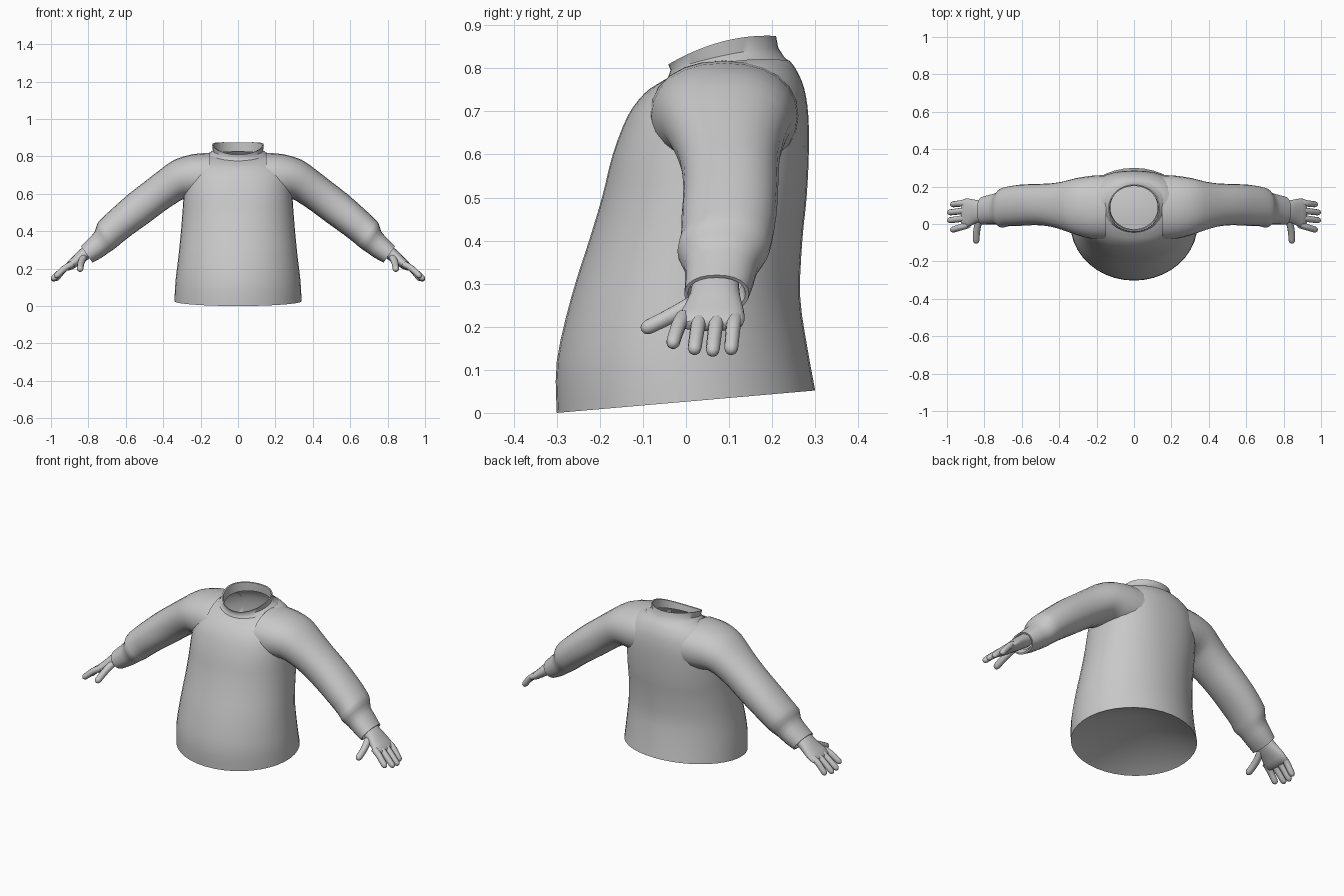
import bpy, bmesh, math
from mathutils import Vector

if "Cube" in bpy.data.objects:
    bpy.data.objects.remove(bpy.data.objects["Cube"])

grey = bpy.data.materials.new("plain grey")
grey.diffuse_color = (0.58, 0.58, 0.58, 1)
grey.use_nodes = True
grey.node_tree.nodes["Principled BSDF"].inputs["Base Color"].default_value = grey.diffuse_color


def resample(rows, steps):
    """Catmull-Rom interpolation through rows of numbers."""
    out = []
    for i in range(len(rows) - 1):
        quad = [rows[max(i - 1, 0)], rows[i], rows[i + 1], rows[min(i + 2, len(rows) - 1)]]
        for s in range(steps):
            t = s / steps
            out.append(tuple(0.5 * (2 * b + (c - a) * t + (2 * a - 5 * b + 4 * c - d) * t * t
                                    + (3 * b - a - 3 * c + d) * t ** 3) for a, b, c, d in zip(*quad)))
    out.append(tuple(rows[-1]))
    return out


def loft(name, rings, start=None, end=None, mirror=False, angle=40):
    """Skin closed rings of points; start and end are optional apex points."""
    bm = bmesh.new()
    loops = [[bm.verts.new(p) for p in r] for r in rings]
    n = len(loops[0])
    for a, b in zip(loops, loops[1:]):
        for i in range(n):
            j = (i + 1) % n
            bm.faces.new((a[i], a[j], b[j], b[i]))
    for apex, loop in ((start, loops[0]), (end, loops[-1])):
        if apex is not None:
            tip = bm.verts.new(apex)
            for i in range(n):
                bm.faces.new((loop[i], loop[(i + 1) % n], tip))
    bmesh.ops.recalc_face_normals(bm, faces=bm.faces)
    me = bpy.data.meshes.new(name)
    bm.to_mesh(me)
    bm.free()
    me.materials.append(grey)
    ob = bpy.data.objects.new(name, me)
    bpy.context.collection.objects.link(ob)
    if mirror:
        ob.modifiers.new("mirror", 'MIRROR').use_mirror_merge = False
    bpy.ops.object.select_all(action='DESELECT')
    ob.select_set(True)
    bpy.context.view_layer.objects.active = ob
    bpy.ops.object.shade_smooth_by_angle(angle=math.radians(angle))
    return ob


def signed_pow(v, e):
    return math.copysign(abs(v) ** e, v)


def ring(c, u, v, n=24, power=2.0):
    pts = []
    for k in range(n):
        a = 2 * math.pi * k / n
        pts.append(Vector(c) + Vector(u) * signed_pow(math.cos(a), 2 / power)
                   + Vector(v) * signed_pow(math.sin(a), 2 / power))
    return pts


def body_ring(row):
    """Row: front y, front z, back y, back z, half width, side lift, power."""
    yf, zf, yb, zb, hw, lift, power = row
    pts = ring((0, (yf + yb) / 2, (zf + zb) / 2), (hw, 0, 0),
               (0, (yb - yf) / 2, (zb - zf) / 2), 40, power)
    for p in pts:
        p.z += lift * min(1, abs(p.x / hw)) ** 2
    return pts


def limb_ring(row, n=24):
    """Row: top x, top z, bottom x, bottom z, front y, back y."""
    tx, tz, bx, bz, y0, y1 = row
    return ring(((tx + bx) / 2, (y0 + y1) / 2, (tz + bz) / 2),
                ((tx - bx) / 2, 0, (tz - bz) / 2), (0, (y1 - y0) / 2, 0), n, 2.2)


# Torso from hem to collar seam, with the recessed underside
torso = [
    (-.300, .000, .300, .052, .340, 0, 2.0),
    (-.300, .120, .282, .150, .334, 0, 2.0),
    (-.266, .270, .265, .270, .318, 0, 2.05),
    (-.225, .400, .270, .400, .305, 0, 2.1),
    (-.195, .500, .280, .500, .297, 0, 2.2),
    (-.170, .600, .285, .600, .290, 0, 2.3),
    (-.135, .690, .284, .690, .284, 0, 2.3),
    (-.096, .742, .274, .755, .255, .010, 2.2),
    (-.062, .766, .255, .798, .205, .020, 2.1),
    (-.045, .776, .240, .818, .162, .018, 2.0),
]
loft("torso", [body_ring(r) for r in resample(torso, 3)], start=(0, .02, .17))

# Standing collar: flares slightly, with a thin inner wall
collar = [
    (-.047, .768, .244, .812, .165, .018, 2),
    (-.040, .783, .228, .826, .150, .014, 2),
    (-.036, .796, .214, .848, .134, .008, 2),
    (-.041, .809, .209, .875, .138, .020, 2),
    (-.034, .808, .203, .873, .131, .020, 2),
    (-.028, .775, .205, .825, .127, .010, 2),
]
loft("collar", [body_ring(r) for r in collar], angle=50)

# Sleeves from shoulder to cuff
sleeve = [
    (.150, .818, .150, .560, -.085, .262),
    (.240, .812, .210, .565, -.080, .258),
    (.340, .782, .280, .575, -.058, .245),
    (.420, .726, .330, .550, -.034, .228),
    (.500, .664, .390, .510, -.014, .217),
    (.585, .598, .470, .450, -.006, .214),
    (.660, .532, .560, .386, -.010, .210),
    (.725, .472, .625, .335, -.012, .200),
    (.752, .440, .655, .310, -.020, .190),
    (.766, .398, .690, .286, -.004, .168),
    (.800, .360, .730, .258, -.002, .158),
    (.840, .320, .778, .232, -.004, .146),
]
rows = resample(sleeve, 2) + [(.835, .314, .783, .239, .004, .138),
                              (.800, .340, .760, .270, .008, .130)]
loft("sleeve", [limb_ring(r) for r in rows], mirror=True)

# Palms
palm = [
    (.805, .335, .765, .275, .015, .122),
    (.850, .298, .815, .240, .008, .126),
    (.885, .262, .855, .215, -.008, .134),
    (.912, .236, .885, .196, -.020, .136),
    (.926, .216, .908, .190, -.014, .130),
]
loft("palm", [limb_ring(r) for r in resample(palm, 2)], end=(.925, .058, .197), mirror=True)


def digit(name, path, radius):
    """Rounded finger along a bent path of three points."""
    pts = [Vector(p) for p in resample(path, 3)]
    d = (pts[-1] - pts[-2]).normalized()
    stations = [(p, radius * (1.05 - .15 * i / len(pts))) for i, p in enumerate(pts)]
    stations += [(pts[-1] + d * radius * .5, radius * .75), (pts[-1] + d * radius * .8, radius * .45)]
    side = d.cross(Vector((0, 0, 1))).normalized()
    up = side.cross(d)
    loft(name, [ring(p, side * r, up * r, 10) for p, r in stations],
         end=pts[-1] + d * radius * .95, mirror=True, angle=60)


# Four fingers: base y, tip y, tip x, tip z
for name, y0, y1, x, z in (("index_finger", -.004, -.030, .968, .164),
                           ("middle_finger", .036, .020, .984, .150),
                           ("ring_finger", .076, .062, .984, .146),
                           ("little_finger", .115, .105, .968, .150)):
    digit(name, [(.885, y0, .225), (.925, (y0 + y1) / 2, .203), (x, y1, z)], .0175)

# Thumbs
digit("thumb", [(.825, .030, .262), (.840, -.030, .228), (.844, -.088, .199)], .019)
